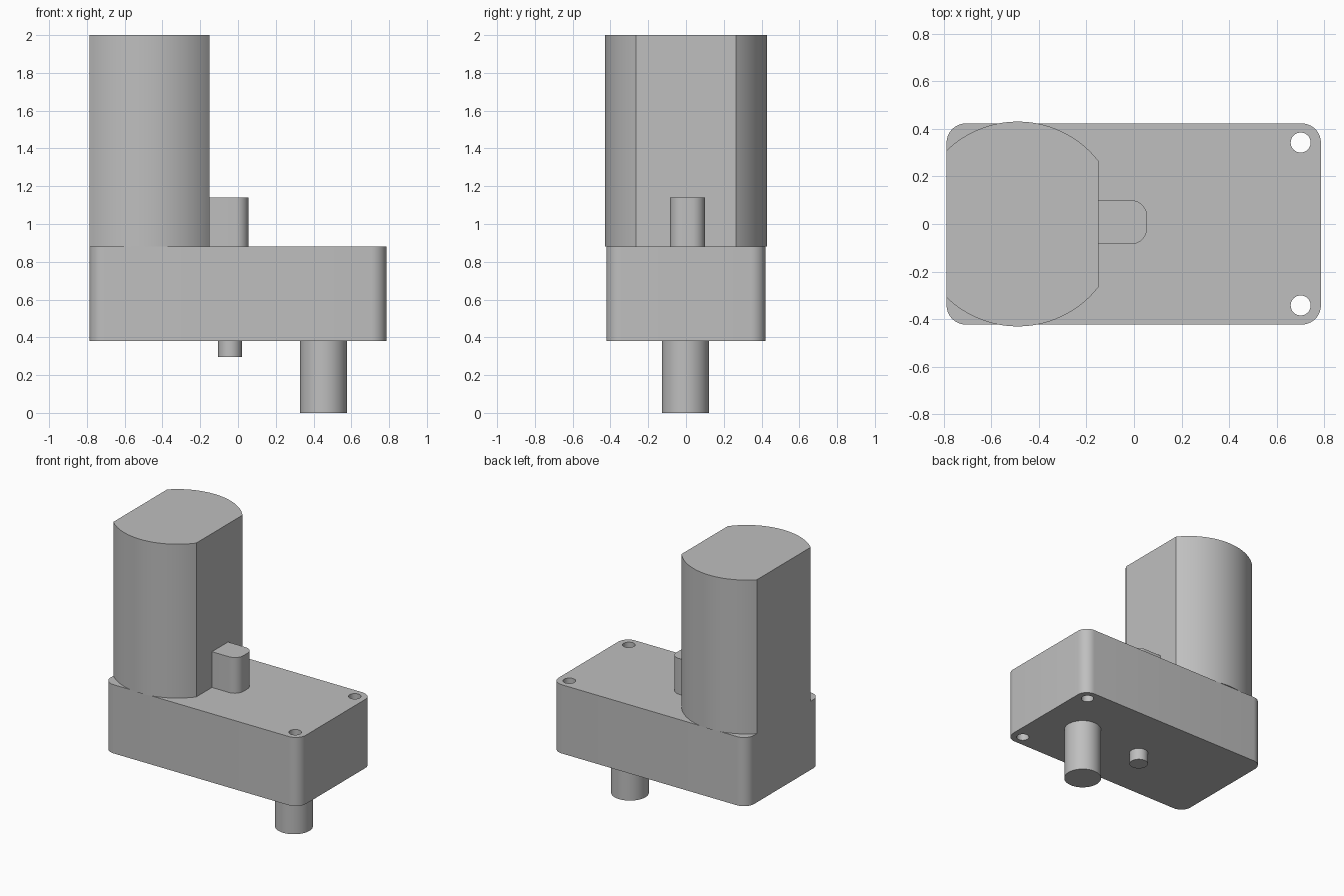
import bpy, bmesh
from math import pi, sin, cos, asin, acos, radians

if "Cube" in bpy.data.objects:
    bpy.data.objects.remove(bpy.data.objects["Cube"])

# Single grey material
grey = bpy.data.materials.new("plain grey")
grey.use_nodes = True
COLOUR = (0.52, 0.52, 0.52, 1)
grey.diffuse_color = COLOUR
grey.node_tree.nodes["Principled BSDF"].inputs["Base Color"].default_value = COLOUR


def arc(cx, cy, r, a0, a1, n):
    """Points along an arc, both ends included."""
    angles = [a0 + (a1 - a0) * i / n for i in range(n + 1)]
    return [(cx + r * cos(a), cy + r * sin(a)) for a in angles]


def circle(cx, cy, r, n=48):
    return arc(cx, cy, r, 0, 2 * pi, n)[:-1]


def extrude(name, outline, z0, z1):
    """Solid prism from a counter-clockwise outline."""
    bm = bmesh.new()
    base = bm.faces.new([bm.verts.new((x, y, z0)) for x, y in outline])
    top = bmesh.ops.extrude_face_region(bm, geom=[base])["geom"]
    verts = [v for v in top if isinstance(v, bmesh.types.BMVert)]
    bmesh.ops.translate(bm, verts=verts, vec=(0, 0, z1 - z0))
    bmesh.ops.recalc_face_normals(bm, faces=bm.faces)
    mesh = bpy.data.meshes.new(name)
    bm.to_mesh(mesh)
    bm.free()
    mesh.materials.append(grey)
    obj = bpy.data.objects.new(name, mesh)
    bpy.context.collection.objects.link(obj)
    return obj


def activate(obj):
    bpy.ops.object.select_all(action="DESELECT")
    obj.select_set(True)
    bpy.context.view_layer.objects.active = obj


LEFT, RIGHT, HALF = -0.787, 0.785, 0.422
BOTTOM, DECK = 0.38, 0.88

# Gearbox housing with rounded vertical edges
r = 0.08
corners = [(RIGHT - r, HALF - r), (LEFT + r, HALF - r),
           (LEFT + r, r - HALF), (RIGHT - r, r - HALF)]
outline = []
for i, (cx, cy) in enumerate(corners):
    outline += arc(cx, cy, r, i * pi / 2, (i + 1) * pi / 2, 10)
housing = extrude("gearbox_housing", outline, BOTTOM, DECK)

# Two mounting holes right through the housing
for side in (-1, 1):
    cutter = extrude("hole_cutter", circle(0.7, side * 0.342, 0.042, 32), BOTTOM - 0.1, DECK + 0.1)
    cutter.hide_render = True
    mod = housing.modifiers.new("mounting_hole", "BOOLEAN")
    mod.operation = "DIFFERENCE"
    mod.solver = "EXACT"
    mod.object = cutter
    activate(housing)
    bpy.ops.object.modifier_apply(modifier=mod.name)
    bpy.data.objects.remove(cutter)

# Motor can: a cylinder with two flats
cx, rad, flat = -0.488, 0.43, -0.15
a_front = acos((flat - cx) / rad)
a_back = acos((LEFT - cx) / rad)
outline = arc(cx, 0, rad, a_front, a_back, 32) + arc(cx, 0, rad, -a_back, -a_front, 32)
motor = extrude("motor_can", outline, DECK, 2.0)

# Terminal block beside the motor, rounded on its free end
r, end, y0, y1 = 0.068, 0.055, -0.085, 0.1
outline = [(flat, y1), (flat, y0)]
outline += arc(end - r, y0 + r, r, -pi / 2, 0, 10)
outline += arc(end - r, y1 - r, r, 0, pi / 2, 10)
block = extrude("terminal_block", outline, DECK, 1.14)

# Output shaft and small locating pin underneath
shaft = extrude("output_shaft", circle(0.453, -0.003, 0.125), 0.0, BOTTOM)
pin = extrude("locating_pin", circle(-0.042, 0, 0.063, 32), 0.295, BOTTOM)

for part in (housing, motor, block, shaft, pin):
    activate(part)
    bpy.ops.object.shade_smooth_by_angle(angle=radians(25))
